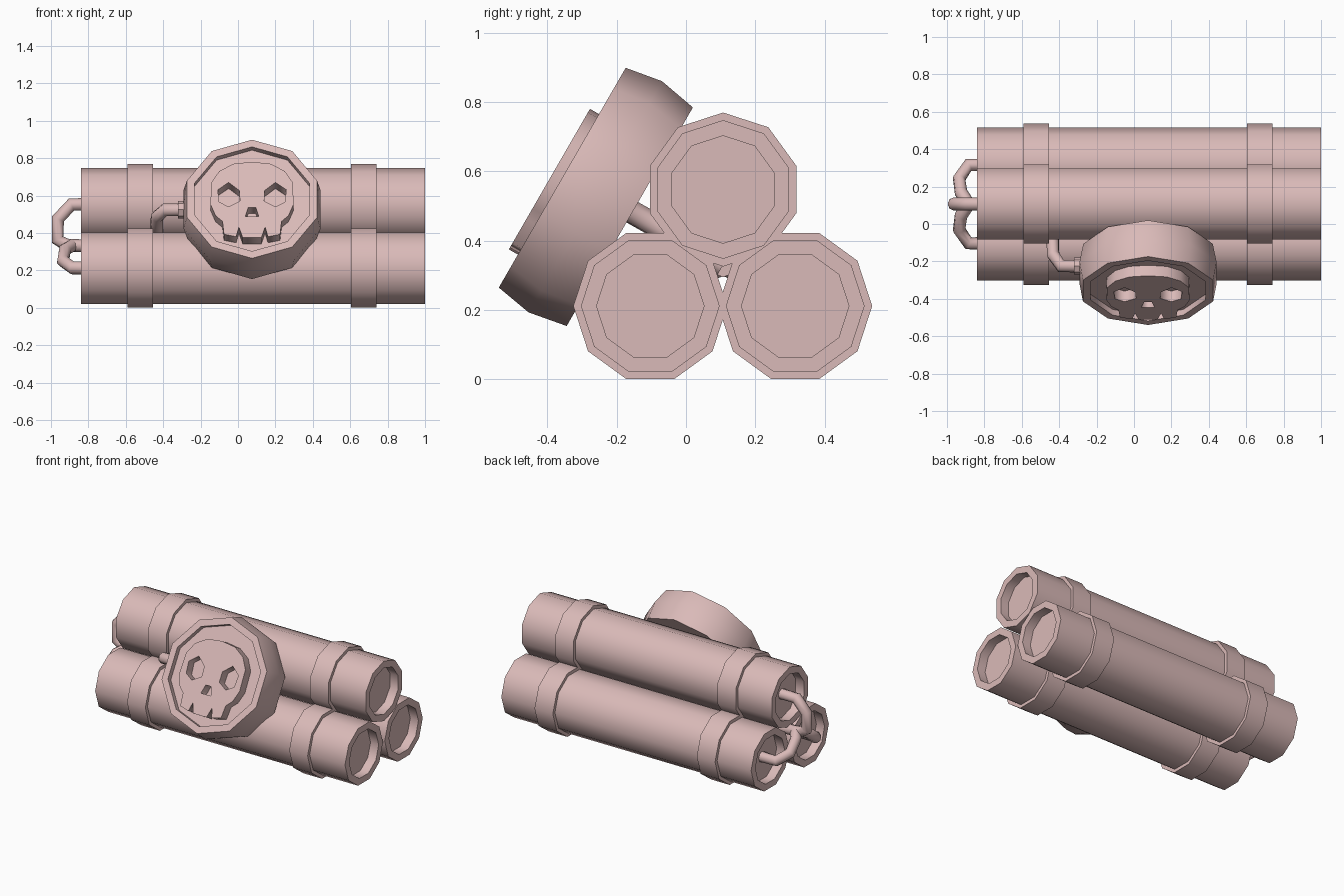
import bpy, bmesh, math
from mathutils import Matrix, Vector

cube = bpy.data.objects.get("Cube")
if cube:
    bpy.data.objects.remove(cube, do_unlink=True)

# One flat colour for everything
pink = bpy.data.materials.new("dusty_pink")
pink.use_nodes = True
COLOUR = (0.70, 0.49, 0.48, 1)
pink.diffuse_color = COLOUR
pink.node_tree.nodes["Principled BSDF"].inputs["Base Color"].default_value = COLOUR


def finish(obj, angle):
    bpy.ops.object.select_all(action='DESELECT')
    obj.select_set(True)
    bpy.context.view_layer.objects.active = obj
    if obj.type == 'CURVE':
        bpy.ops.object.convert(target='MESH')
        obj = bpy.context.object
    if angle:
        bpy.ops.object.shade_smooth_by_angle(angle=math.radians(angle))
    return obj


def lathe(name, profile, matrix, phase=0.0, sides=10, closed=False):
    """Turn a (radius, height) profile around local z."""
    bm = bmesh.new()
    rings = []
    for r, h in profile:
        if r == 0:
            rings.append([bm.verts.new((0, 0, h))] * sides)
        else:
            angles = [phase + math.tau * i / sides for i in range(sides)]
            rings.append([bm.verts.new((r * math.cos(a), r * math.sin(a), h)) for a in angles])
    pairs = list(zip(rings, rings[1:]))
    if closed:
        pairs.append((rings[-1], rings[0]))
    for low, high in pairs:
        for i in range(sides):
            j = (i + 1) % sides
            corners = list(dict.fromkeys([low[i], low[j], high[j], high[i]]))
            bm.faces.new(corners)
    # Merge the fans of the caps into single flat faces
    bmesh.ops.dissolve_limit(bm, angle_limit=0.01, verts=bm.verts, edges=bm.edges)
    bmesh.ops.recalc_face_normals(bm, faces=bm.faces)
    mesh = bpy.data.meshes.new(name)
    bm.to_mesh(mesh)
    bm.free()
    obj = bpy.data.objects.new(name, mesh)
    bpy.context.collection.objects.link(obj)
    obj.matrix_world = matrix
    mesh.materials.append(pink)
    return finish(obj, 40)


def curve(name, outlines, cyclic):
    data = bpy.data.curves.new(name, 'CURVE')
    data.dimensions = '2D' if cyclic else '3D'
    for points in outlines:
        spline = data.splines.new('POLY')
        spline.points.add(len(points) - 1)
        for p, co in zip(spline.points, points):
            p.co = (*co, 1) if len(co) == 3 else (*co, 0, 1)
        spline.use_cyclic_u = cyclic
    data.materials.append(pink)
    obj = bpy.data.objects.new(name, data)
    bpy.context.collection.objects.link(obj)
    return obj


def wire(name, points):
    obj = curve(name, [points], False)
    obj.data.bevel_depth = 0.035
    obj.data.bevel_resolution = 2
    obj.data.use_fill_caps = True
    return finish(obj, 50)


# Three sticks with recessed ends, each with two bands
along_x = Matrix(((0, 0, 1, 0), (1, 0, 0, 0), (0, 1, 0, 0), (0, 0, 0, 1)))
LEFT_END, RIGHT_END, RECESS = -0.84, 1.0, 0.06
sticks = {"front": (-0.103, 0.212, 0), "back": (0.315, 0.212, 0), "top": (0.107, 0.548, math.pi / 2)}
for label, (y, z, phase) in sticks.items():
    place = Matrix.Translation((0, y, z)) @ along_x
    lathe(label + "_stick", [
        (0, LEFT_END + RECESS), (0.155, LEFT_END + RECESS), (0.155, LEFT_END), (0.2, LEFT_END),
        (0.2, RIGHT_END), (0.155, RIGHT_END), (0.155, RIGHT_END - RECESS), (0, RIGHT_END - RECESS)],
        place, phase)
    for side, a, b in (("right", -0.59, -0.455), ("left", 0.605, 0.74)):
        lathe(f"{label}_{side}_band", [(0.19, a), (0.222, a), (0.222, b), (0.19, b)],
              place, phase, closed=True)

# Tilted timer body with a sunken dial
dial = Matrix.Translation((0.075, -0.357, 0.582)) @ Matrix.Rotation(math.radians(60), 4, 'X')
lathe("timer_body", [(0, -0.225), (0.364, -0.225), (0.385, -0.11), (0.366, 0),
                     (0.322, 0), (0.322, -0.035), (0, -0.035)], dial, math.pi / 2)


# Raised skull plate with eye and nose holes
def mirrored(half):
    return half + [(-x, y) for x, y in reversed(half) if x != 0]


skull_half = [(0, 0.212), (0.1, 0.2), (0.175, 0.155), (0.218, 0.085), (0.222, -0.05),
              (0.195, -0.12), (0.158, -0.155), (0.15, -0.235), (0.085, -0.25),
              (0.07, -0.19), (0.05, -0.256)]
eye = [(0.067, 0.035), (0.125, 0.085), (0.183, 0.04), (0.176, -0.035), (0.125, -0.065), (0.065, -0.03)]
nose = mirrored([(0.02, -0.07), (0.036, -0.125)])
skull = curve("skull_plate", [mirrored(skull_half), eye, [(-x, y) for x, y in eye], nose], True)
skull.data.fill_mode = 'BOTH'
skull.data.extrude = 0.0325
skull.matrix_world = dial @ Matrix.Translation((0, 0, -0.0025))
finish(skull, 0)

# Plug and wire from the timer into the gap between the sticks
lathe("timer_plug", [(0, -0.322), (0.046, -0.322), (0.046, -0.22), (0, -0.22)],
      Matrix.Translation((0, -0.225, 0.525)) @ along_x, sides=8)
wire("timer_wire", [(-0.25, -0.225, 0.525), (-0.39, -0.225, 0.525), (-0.432, -0.165, 0.488),
                    (-0.435, -0.08, 0.44), (-0.435, 0.107, 0.33)])

# Wires joining the three stick ends
for label, y in (("front", -0.103), ("back", 0.315)):
    middle = 0.107
    reach = y - middle
    wire(label + "_wire", [(-0.77, y, 0.214), (-0.885, y, 0.214),
                           (-0.935, middle + reach * 0.65, 0.25),
                           (-0.925, middle + reach * 0.3, 0.31), (-0.885, middle, 0.335)])
wire("top_wire", [(-0.77, 0.107, 0.553), (-0.89, 0.107, 0.553), (-0.963, 0.107, 0.475),
                  (-0.965, 0.107, 0.365), (-0.915, 0.107, 0.335), (-0.78, 0.107, 0.33)])
